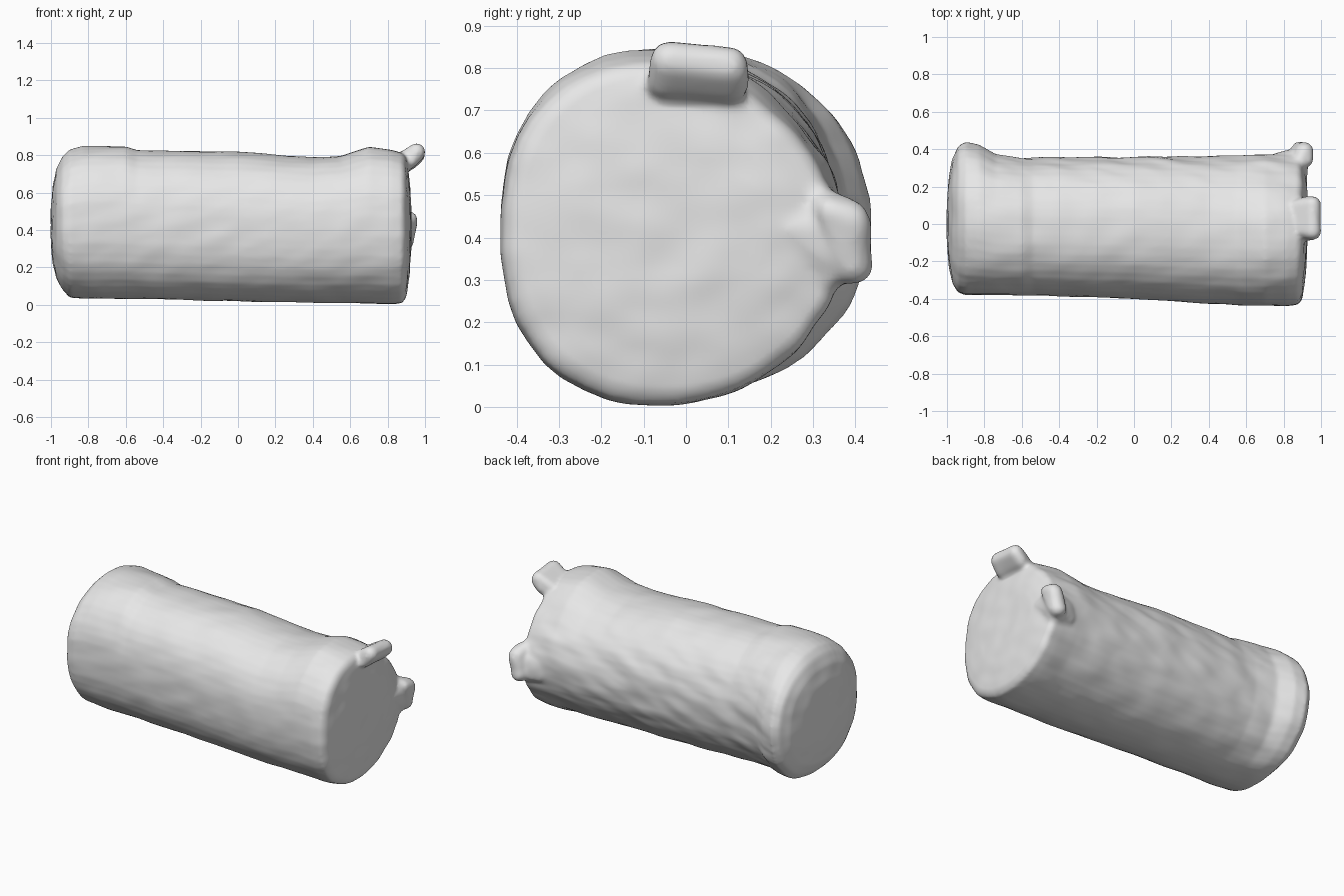
import bpy, bmesh, math
from mathutils import Vector, noise

cube = bpy.data.objects.get("Cube")
if cube:
    bpy.data.objects.remove(cube)

grey = bpy.data.materials.new("plain grey")
grey.use_nodes = True
grey.diffuse_color = (0.8, 0.8, 0.8, 1)
grey.node_tree.nodes["Principled BSDF"].inputs["Base Color"].default_value = (0.8, 0.8, 0.8, 1)

# Body sections: x, y min, y max, z min, z max, upper back flattening, lower back flattening
SECTIONS = [
    (-1.0, -0.08, 0.12, 0.32, 0.53, 0, 0),
    (-0.99, -0.22, 0.24, 0.22, 0.64, 0, 0),
    (-0.97, -0.32, 0.35, 0.14, 0.73, 0.01, 0.01),
    (-0.94, -0.365, 0.42, 0.08, 0.79, 0.02, 0.02),
    (-0.9, -0.38, 0.445, 0.035, 0.83, 0.03, 0.03),
    (-0.83, -0.38, 0.43, 0.03, 0.85, 0.03, 0.03),
    (-0.74, -0.38, 0.375, 0.03, 0.85, 0.02, 0.03),
    (-0.6, -0.38, 0.36, 0.03, 0.85, 0.02, 0.03),
    (-0.54, -0.38, 0.36, 0.03, 0.83, 0.02, 0.03),
    (0.0, -0.4, 0.365, 0.015, 0.82, 0.02, 0.035),
    (0.4, -0.425, 0.37, 0.008, 0.79, 0.03, 0.04),
    (0.55, -0.433, 0.375, 0.008, 0.8, 0.04, 0.04),
    (0.7, -0.438, 0.38, 0.003, 0.85, 0.06, 0.04),
    (0.82, -0.438, 0.385, -0.001, 0.835, 0.07, 0.04),
    (0.875, -0.43, 0.385, 0.005, 0.82, 0.075, 0.04),
    (0.897, -0.405, 0.37, 0.03, 0.8, 0.08, 0.04),
    (0.907, -0.35, 0.33, 0.08, 0.75, 0.08, 0.04),
    (0.918, -0.25, 0.27, 0.18, 0.66, 0.05, 0.03),
    (0.925, -0.1, 0.2, 0.3, 0.55, 0.02, 0.02),
]
SIDES = 48


def section_point(row, i):
    x, y0, y1, z0, z1, upper, lower = row
    a = 2 * math.pi * i / SIDES
    c, s = math.cos(a), math.sin(a)
    r = (abs(c) ** 2.4 + abs(s) ** 2.4) ** (-1 / 2.4)
    # Flatten the two slanting shoulders at the back
    r -= 2.3 * upper * max(0, math.cos(a - math.pi / 4)) ** 6
    r -= 2.3 * lower * max(0, math.cos(a + math.pi / 4)) ** 6
    y = (y0 + y1) / 2 + (y1 - y0) / 2 * r * c
    z = (z0 + z1) / 2 + (z1 - z0) / 2 * r * s
    return Vector((x, y, z))


def between(a, b, t):
    return tuple(p + (q - p) * t for p, q in zip(a, b))


# Lofted body with closely spaced rings
bm = bmesh.new()
rows = []
for a, b in zip(SECTIONS, SECTIONS[1:]):
    steps = max(1, round((b[0] - a[0]) / 0.05))
    rows += [between(a, b, k / steps) for k in range(steps)]
rows.append(SECTIONS[-1])
rings = [[bm.verts.new(section_point(r, i)) for i in range(SIDES)] for r in rows]
for p, q in zip(rings, rings[1:]):
    for i in range(SIDES):
        j = (i + 1) % SIDES
        bm.faces.new((p[i], p[j], q[j], q[i]))
bm.faces.new(rings[0])
bm.faces.new(rings[-1])

# Unit ball whose points are reused for the rounded lugs
ball = bmesh.new()
bmesh.ops.create_icosphere(ball, subdivisions=2, radius=1)
BALL = [v.co.copy() for v in ball.verts]
ball.free()


def add_lug(points):
    """Rounded lump: the hull of balls at the given (x, y, z, radius) points."""
    verts = [bm.verts.new(Vector((x, y, z)) + d * r) for x, y, z, r in points for d in BALL]
    bmesh.ops.convex_hull(bm, input=verts)


# Top lug: a bar across the end, with a root tucked under it
add_lug([(0.955, -0.04, 0.818, 0.046), (0.955, 0.105, 0.805, 0.046),
         (0.92, -0.055, 0.765, 0.036), (0.92, 0.11, 0.755, 0.036),
         (0.85, -0.02, 0.75, 0.05), (0.85, 0.08, 0.74, 0.05)])
# Back lug: an upright bar, flaring into the end face and the back
add_lug([(0.91, 0.385, 0.44, 0.05), (0.89, 0.39, 0.34, 0.052),
         (0.925, 0.34, 0.46, 0.035), (0.88, 0.32, 0.49, 0.035)])
add_lug([(0.9, 0.36, 0.42, 0.04), (0.88, 0.36, 0.34, 0.05), (0.885, 0.23, 0.42, 0.04),
         (0.86, 0.3, 0.5, 0.035), (0.86, 0.3, 0.28, 0.035),
         (0.78, 0.32, 0.4, 0.06), (0.78, 0.32, 0.34, 0.06)])

loose = [v for v in bm.verts if not v.link_faces]
bmesh.ops.delete(bm, geom=loose, context="VERTS")
bmesh.ops.recalc_face_normals(bm, faces=bm.faces[:])
mesh = bpy.data.meshes.new("lumpy_log")
bm.to_mesh(mesh)
bm.free()
log = bpy.data.objects.new("lumpy_log", mesh)
bpy.context.collection.objects.link(log)

# Fuse body and lugs into one soft skin
remesh = log.modifiers.new("fuse", "REMESH")
remesh.mode = "VOXEL"
remesh.voxel_size = 0.012
soften = log.modifiers.new("soften", "SMOOTH")
soften.factor = 0.5
soften.iterations = 5
skin = bpy.data.meshes.new_from_object(
    log.evaluated_get(bpy.context.evaluated_depsgraph_get()))
log.modifiers.clear()
log.data = skin

# Shallow dents, stretched into slanting creases and stronger on the back
normals = [v.normal.copy() for v in skin.vertices]
for v, n in zip(skin.vertices, normals):
    p = v.co
    depth = 0.004 + 0.005 * max(0, n.y)
    v.co = p + n * depth * noise.noise(Vector((p.x * 5 + p.z * 4, p.y * 9, p.z * 11 - p.x * 4)))

skin.materials.clear()
skin.materials.append(grey)
for f in skin.polygons:
    f.material_index = 0
    f.use_smooth = True
